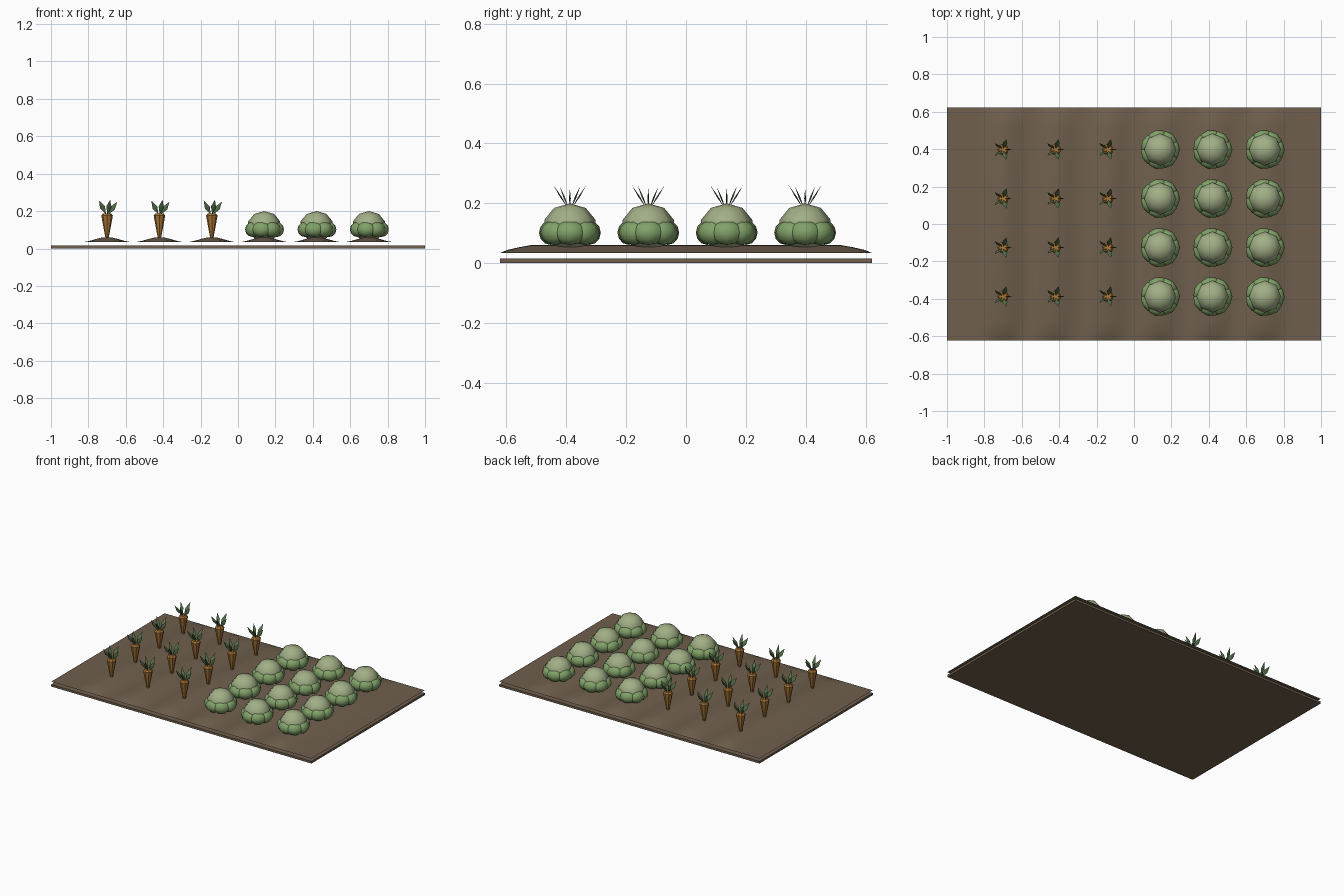
import bpy, bmesh, math
from mathutils import Matrix, Vector

if "Cube" in bpy.data.objects:
    bpy.data.objects.remove(bpy.data.objects["Cube"])

def material(name, col):
    m = bpy.data.materials.new(name)
    m.diffuse_color = (*col, 1)
    m.use_nodes = True
    m.node_tree.nodes["Principled BSDF"].inputs["Base Color"].default_value = m.diffuse_color
    return m

soil = material("soil", (0.16, 0.115, 0.075))
orange = material("carrot_orange", (0.40, 0.18, 0.035))
dark_green = material("carrot_green", (0.09, 0.17, 0.07))
pale = material("cabbage_pale", (0.36, 0.43, 0.24))
green = material("cabbage_green", (0.22, 0.36, 0.14))

def finish(bm, name, mat, smooth=False):
    bmesh.ops.recalc_face_normals(bm, faces=bm.faces[:])
    for f in bm.faces:
        f.smooth = smooth
    me = bpy.data.meshes.new(name)
    bm.to_mesh(me)
    bm.free()
    me.materials.append(mat)
    ob = bpy.data.objects.new(name, me)
    bpy.context.collection.objects.link(ob)
    return ob

def copies(ob, x, y, name):
    c = bpy.data.objects.new(name, ob.data)
    c.location = (x, y, 0)
    bpy.context.collection.objects.link(c)

HALF_Y = 0.622
PITCH = 0.28

# base slab
bm = bmesh.new()
bmesh.ops.create_cube(bm, size=1, matrix=Matrix.Translation((0, 0, 0.0075)) @
                      Matrix.Diagonal((2, 2 * HALF_Y, 0.015, 1)))
finish(bm, "soil_slab", soil)

# ridged soil sheet just above the slab, open at the edges
ends = [(0.622, 0), (0.597, 0.38), (0.56, 0.7), (0.515, 1)]
rows = [(-y, f) for y, f in ends] + [(0, 1)] + ends[::-1]
xs = [-1] + [-0.84 + PITCH / 10 * i for i in range(61)] + [1]
bm = bmesh.new()
grid = []
for y, f in rows:
    grid.append([bm.verts.new((x, y, 0.034 + f * 0.0135 *
                 (1 - math.cos(2 * math.pi * (x + 0.84) / PITCH) if abs(x) < 0.84 else 0)))
                 for x in xs])
for a, b in zip(grid, grid[1:]):
    for i in range(len(xs) - 1):
        bm.faces.new((a[i], a[i + 1], b[i + 1], b[i]))
finish(bm, "soil_ridges", soil, True)

# carrot root: turned profile
bm = bmesh.new()
prof = [(0.008, 0.052), (0.031, 0.176), (0.022, 0.188)]
rings = [[bm.verts.new((r * math.cos(k * math.pi / 4), r * math.sin(k * math.pi / 4), z))
          for k in range(8)] for r, z in prof]
for a, b in zip(rings, rings[1:]):
    for k in range(8):
        bm.faces.new((a[k], a[(k + 1) % 8], b[(k + 1) % 8], b[k]))
bm.faces.new(rings[0])
bm.faces.new(rings[-1])
root = finish(bm, "carrot_root", orange)

# carrot top: five thin pointed leaves, all flattened along y
bm = bmesh.new()
for k in range(5):
    a = 2 * math.pi * k / 5
    c, s = math.cos(a), math.sin(a)
    base = Vector((0.006 * c, 0.006 * s, 0.182))
    tip = Vector((0.054 * c, 0.058 * s, 0.25 + 0.012 * abs(s)))
    d = tip - base
    side = Vector((d.z, 0, -d.x)).normalized() * 0.014
    mid = base + d * 0.5
    thick = Vector((0, 0.003, 0))
    ring = [bm.verts.new(mid + o) for o in (side, thick, -side, -thick)]
    v0, v1 = bm.verts.new(base), bm.verts.new(tip)
    for i in range(4):
        bm.faces.new((ring[i], ring[(i + 1) % 4], v1))
        bm.faces.new((ring[(i + 1) % 4], ring[i], v0))
tops = finish(bm, "carrot_leaves", dark_green)

# cabbage head
bm = bmesh.new()
bmesh.ops.create_uvsphere(bm, u_segments=8, v_segments=5, radius=1,
                          matrix=Matrix.Translation((0, 0, 0.12)) @
                          Matrix.Diagonal((0.09, 0.09, 0.08, 1)))
head = finish(bm, "cabbage_head", pale, True)

# cabbage outer leaves: ring of seven flattened lobes
bm = bmesh.new()
for k in range(7):
    bmesh.ops.create_uvsphere(bm, u_segments=8, v_segments=6, radius=1,
                              matrix=Matrix.Rotation(2 * math.pi * k / 7, 4, 'Z') @
                              Matrix.Translation((0.066, 0, 0.102)) @
                              Matrix.Diagonal((0.04, 0.056, 0.041, 1)))
leaves = finish(bm, "cabbage_leaves", green, True)

# planting: three rows of carrots, three rows of cabbages
for i in range(6):
    x = -0.70 + PITCH * i
    parts = (root, tops) if i < 3 else (head, leaves)
    for j in range(4):
        y = -0.388 + 0.262 * j
        for p in parts:
            if i in (0, 3) and j == 0:
                p.location = (x, y, 0)
            else:
                copies(p, x, y, f"{p.name}_{i}_{j}")
